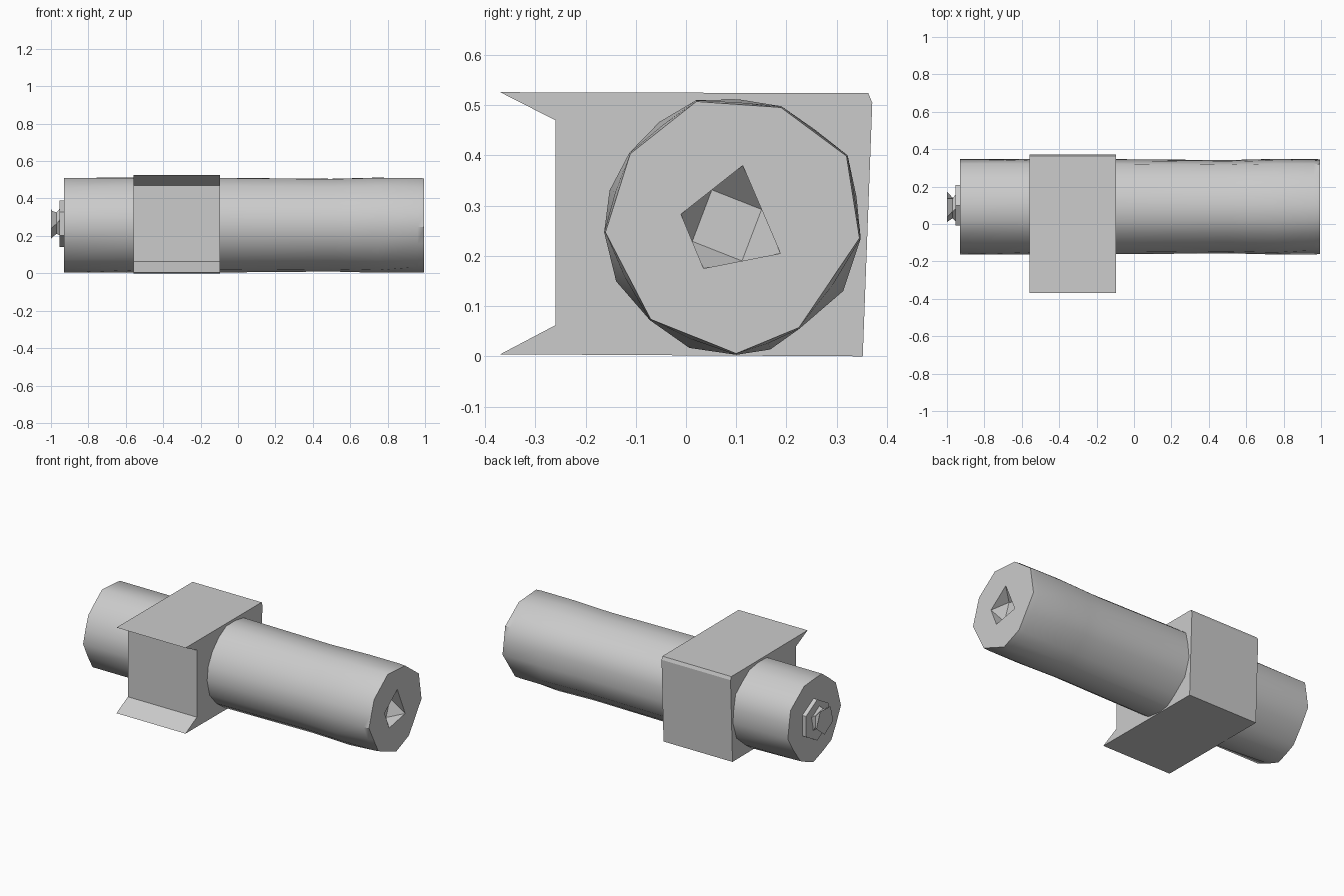
import bpy, bmesh, math
from mathutils import Vector

if "Cube" in bpy.data.objects:
    bpy.data.objects.remove(bpy.data.objects["Cube"])

CY, CZ, R = 0.092, 0.257, 0.255


def make_object(name, bm, smooth=None):
    bmesh.ops.recalc_face_normals(bm, faces=bm.faces)
    mesh = bpy.data.meshes.new(name)
    bm.to_mesh(mesh)
    bm.free()
    obj = bpy.data.objects.new(name, mesh)
    bpy.context.collection.objects.link(obj)
    if smooth:
        bpy.ops.object.select_all(action='DESELECT')
        obj.select_set(True)
        bpy.context.view_layer.objects.active = obj
        bpy.ops.object.shade_smooth_by_angle(angle=math.radians(smooth))
    return obj


def loft(sections):
    """Skin closed (y, z) rings placed at x stations, with flat end caps."""
    bm = bmesh.new()
    rings = [[bm.verts.new((x, y, z)) for y, z in pts] for x, pts in sections]
    for a, b in zip(rings, rings[1:]):
        n = len(a)
        for i in range(n):
            j = (i + 1) % n
            bm.faces.new((a[i], a[j], b[j], b[i]))
    bm.faces.new(rings[0])
    bm.faces.new(rings[-1])
    return bm


def polygon(n, r, y, z, phase=0.0):
    return [(y + r * math.cos(phase + i * math.tau / n),
             z + r * math.sin(phase + i * math.tau / n)) for i in range(n)]


# Main tube: nine-sided ends, rounder in the middle
end = [(0.02, 0.51), (0.19, 0.498), (0.322, 0.4), (0.348, 0.235), (0.226, 0.055),
       (0.1, 0.003), (-0.072, 0.072), (-0.163, 0.247), (-0.113, 0.405)]


def tube_ring(roundness, scale=1.0):
    c = Vector((CY, CZ))
    ring = []
    for i, p in enumerate(end):
        p, q = Vector(p), Vector(end[(i + 1) % len(end)])
        mid = (p + q) / 2 - c
        out = mid.normalized() * R
        ring += [c + (p - c) * scale, c + mid.lerp(out, roundness) * scale]
    return [tuple(v) for v in ring]


tube = make_object("tube_body", loft([
    (-0.93, tube_ring(0.15)), (-0.56, tube_ring(1)), (-0.1, tube_ring(1, 0.995)),
    (0.5, tube_ring(1, 0.975)), (0.6, tube_ring(1, 0.985)), (0.75, tube_ring(1)),
    (0.96, tube_ring(0.2)), (0.995, tube_ring(0.0, 0.99))]), smooth=42)

# Socket recess in the right end: four-cornered mouth, floor turned half a step
mouth = [Vector(p) for p in ((-0.01, 0.283), (0.113, 0.38), (0.188, 0.205), (0.035, 0.175))]
bm = bmesh.new()
for i, p in enumerate(mouth):
    q = (p + mouth[(i + 1) % 4]) / 2
    bm.verts.new((1.05, p.x, p.y))
    bm.verts.new((0.995, p.x, p.y))
    bm.verts.new((0.92, q.x, q.y))
bmesh.ops.convex_hull(bm, input=bm.verts)
cutter = make_object("socket_cutter", bm)
cutter.hide_render = True
mod = tube.modifiers.new("socket", 'BOOLEAN')
mod.operation = 'DIFFERENCE'
mod.solver = 'EXACT'
mod.object = cutter
bpy.ops.object.select_all(action='DESELECT')
tube.select_set(True)
bpy.context.view_layer.objects.active = tube
bpy.ops.object.modifier_apply(modifier=mod.name)
bpy.data.objects.remove(cutter)

# Mounting block with two pointed lips along the front
block = [(-0.37, 0.526), (0.363, 0.524), (0.371, 0.505), (0.352, 0.0),
         (-0.37, 0.004), (-0.26, 0.062), (-0.26, 0.47)]
make_object("mounting_block", loft([(-0.56, block), (-0.095, block)]))

# Faceted knob on the left end: hexagonal flange and a waisted stud
make_object("knob_flange", loft([
    (-0.92, polygon(6, 0.125, 0.1, 0.265, math.pi / 2)),
    (-0.955, polygon(6, 0.125, 0.1, 0.265, math.pi / 2))]))
make_object("knob_stud", loft([
    (-0.95, polygon(5, 0.08, 0.09, 0.27, 0.4)),
    (-0.97, polygon(5, 0.06, 0.09, 0.27, 0.7)),
    (-1.0, polygon(5, 0.085, 0.09, 0.27, 1.0))]))
